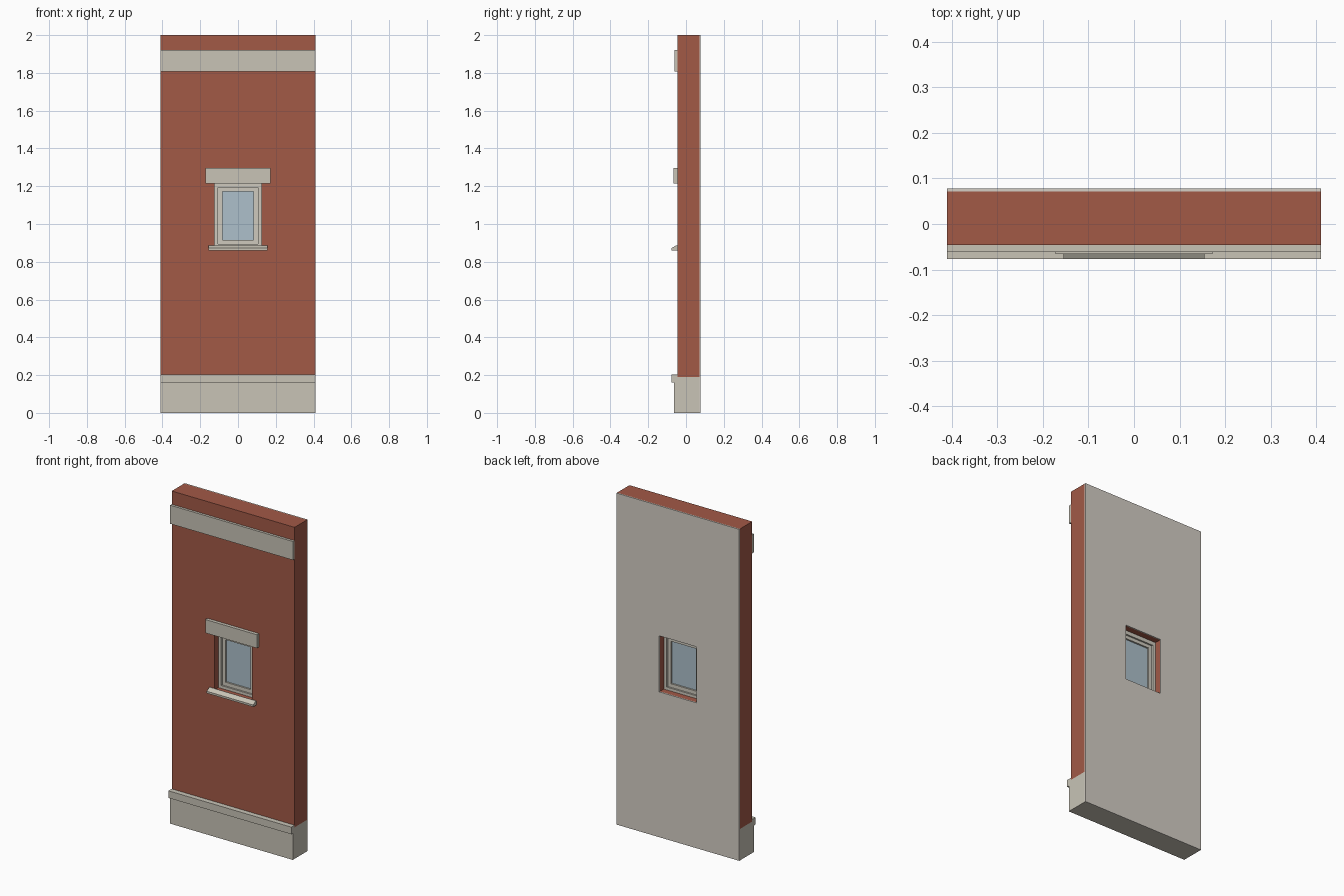
import bpy

if "Cube" in bpy.data.objects:
    bpy.data.objects.remove(bpy.data.objects["Cube"])

def material(name, rgb):
    m = bpy.data.materials.new(name)
    m.diffuse_color = (*rgb, 1)
    m.use_nodes = True
    m.node_tree.nodes["Principled BSDF"].inputs["Base Color"].default_value = m.diffuse_color
    return m

BRICK = material("red brick", (0.36, 0.10, 0.062))
STONE = material("pale stone", (0.58, 0.55, 0.47))
PLASTER = material("inner plaster", (0.66, 0.62, 0.56))
FRAME = material("window cream", (0.62, 0.59, 0.51))
GLASS = material("window glass", (0.42, 0.53, 0.60))

def make(name, verts, faces, mat):
    me = bpy.data.meshes.new(name)
    me.from_pydata(verts, [], faces)
    me.materials.append(mat)
    ob = bpy.data.objects.new(name, me)
    bpy.context.collection.objects.link(ob)
    return ob

def extrude_x(name, half, profile, mat):
    """Closed (y, z) profile, counter-clockwise seen from +x, swept from -half to +half."""
    n = len(profile)
    verts = [(x, y, z) for x in (-half, half) for y, z in profile]
    faces = [tuple(reversed(range(n))), tuple(range(n, 2 * n))]
    faces += [(i, (i + 1) % n, n + (i + 1) % n, n + i) for i in range(n)]
    return make(name, verts, faces, mat)

def box(name, half, y0, y1, z0, z1, mat):
    return extrude_x(name, half, [(y0, z0), (y1, z0), (y1, z1), (y0, z1)], mat)

def ring(name, outer, inner, y0, y1, mat):
    """Upright slab with a rectangular hole; outer and inner are (half width, z0, z1)."""
    verts = []
    for y in (y0, y1):
        for h, a, b in (outer, inner):
            verts += [(-h, y, a), (h, y, a), (h, y, b), (-h, y, b)]
    faces = []
    for i in range(4):
        j = (i + 1) % 4
        faces += [(i, j, 4 + j, 4 + i),               # front
                  (8 + j, 8 + i, 12 + i, 12 + j),     # back
                  (j, i, 8 + i, 8 + j),               # outside
                  (4 + i, 4 + j, 12 + j, 12 + i)]     # reveal
    return make(name, verts, faces, mat)

W = 0.41
OPEN = (0.124, 0.877, 1.215)
SASH = (0.105, 0.894, 1.192)
PANE = (0.083, 0.916, 1.172)

# wall layers with the window opening
ring("brick_wall", (W, 0.19, 2.0), OPEN, -0.046, 0.071, BRICK)
ring("plaster_lining", (W, 0.0, 2.0), OPEN, 0.071, 0.078, PLASTER)

# stone bands
box("plinth", W, -0.063, 0.071, 0.0, 0.19, STONE)
box("plinth_cap", W, -0.077, -0.046, 0.16, 0.203, STONE)
box("string_course", W, -0.061, -0.046, 1.808, 1.92, STONE)

# window dressings
box("lintel", 0.172, -0.066, -0.046, 1.215, 1.296, STONE)
extrude_x("sill", 0.155, [(-0.077, 0.860), (-0.046, 0.860), (-0.046, 0.885),
                          (-0.055, 0.885), (-0.077, 0.872)], STONE)

# window joinery and glass, recessed in the opening
ring("window_frame", OPEN, SASH, -0.010, 0.034, FRAME)
ring("window_sash", SASH, PANE, 0.0, 0.024, FRAME)
box("window_glass", PANE[0], 0.010, 0.014, PANE[1], PANE[2], GLASS)
